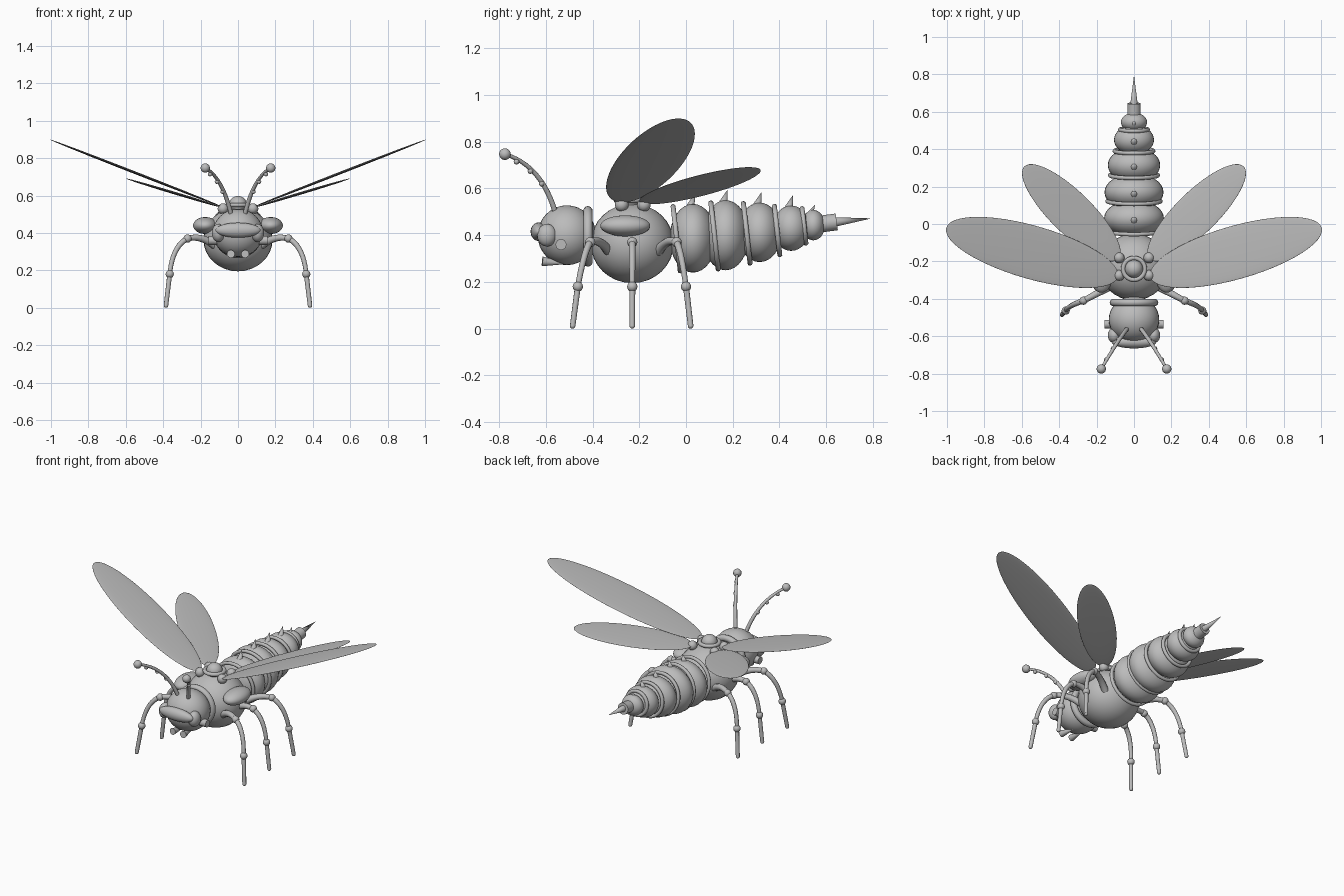
import bpy, math
from mathutils import Vector, Matrix

if "Cube" in bpy.data.objects:
    bpy.data.objects.remove(bpy.data.objects["Cube"])

grey = bpy.data.materials.new("plain_grey")
grey.use_nodes = True
colour = (0.5, 0.5, 0.5, 1)
grey.diffuse_color = colour
grey.node_tree.nodes["Principled BSDF"].inputs["Base Color"].default_value = colour


def finish(name):
    o = bpy.context.object
    o.name = name
    o.data.materials.append(grey)
    bpy.ops.object.shade_smooth_by_angle(angle=math.radians(40))
    return o


def ball(name, loc, size, seg=32):
    bpy.ops.mesh.primitive_uv_sphere_add(segments=seg, ring_count=seg // 2, location=loc)
    bpy.context.object.scale = (size,) * 3 if isinstance(size, float) else size
    return finish(name)


def facing(direction):
    return Vector(direction).to_track_quat('Z', 'Y').to_euler()


def cone(name, a, b, r1, r2=0.0):
    a, b = Vector(a), Vector(b)
    bpy.ops.mesh.primitive_cone_add(vertices=24, radius1=r1, radius2=r2, depth=(b - a).length,
                                    location=(a + b) / 2, rotation=facing(b - a))
    return finish(name)


def ring(name, loc, major, minor, axis):
    bpy.ops.mesh.primitive_torus_add(major_segments=40, minor_segments=10, location=loc,
                                     rotation=facing(axis), major_radius=major, minor_radius=minor)
    return finish(name)


def bezier(a, b, c, t):
    return Vector(a) * (1 - t) ** 2 + Vector(b) * 2 * t * (1 - t) + Vector(c) * t * t


def tube(name, a, b, c, r1, r2):
    """Tapered round tube along a quadratic arc."""
    steps = 12
    cu = bpy.data.curves.new(name, 'CURVE')
    cu.dimensions = '3D'
    cu.bevel_depth = 1.0
    cu.bevel_resolution = 3
    cu.use_fill_caps = True
    sp = cu.splines.new('POLY')
    sp.points.add(steps)
    for i, p in enumerate(sp.points):
        t = i / steps
        p.co = (*bezier(a, b, c, t), 1)
        p.radius = r1 + (r2 - r1) * t
    sp.use_smooth = True
    cu.materials.append(grey)
    o = bpy.data.objects.new(name, cu)
    bpy.context.collection.objects.link(o)


def wing(name, side, centre, length, width, sweep, rise):
    """Thin ellipse, swept back in its plane and raised outward."""
    o = ball(name, (0, 0, 0), 1.0, 48)
    m = (Matrix.Translation(centre) @ Matrix.Rotation(-rise, 4, 'Y') @ Matrix.Rotation(sweep, 4, 'Z')
         @ Matrix.Diagonal((length, width, 0.007, 1)))
    o.matrix_world = Matrix.Diagonal((side, 1, 1, 1)) @ m if side > 0 else (
        Matrix.Translation((-centre[0], centre[1], centre[2])) @ Matrix.Rotation(rise, 4, 'Y')
        @ Matrix.Rotation(-sweep, 4, 'Z') @ Matrix.Diagonal((length, width, 0.007, 1)))


# Head, neck and thorax
ball("head", (0, -0.51, 0.4), (0.135, 0.125, 0.128))
ball("face_plate", (0, -0.63, 0.415), (0.12, 0.035, 0.04))
ring("neck_ring", (0, -0.42, 0.395), 0.11, 0.02, (0, 1, 0))
ball("thorax", (0, -0.23, 0.365), (0.185, 0.178, 0.17))
ball("back_dome", (0, -0.24, 0.55), 0.048)
ring("back_dome_ring", (0, -0.24, 0.55), 0.058, 0.012, (0, 0, 1))

# Abdomen: y, z, width, height for each segment
axis = Vector((0, 1, 0.11))
segments = [(0.03, 0.387, 0.16, 0.147), (0.17, 0.4, 0.158, 0.15), (0.315, 0.412, 0.14, 0.127),
            (0.45, 0.43, 0.107, 0.097), (0.545, 0.443, 0.07, 0.065)]
for i, (y, z, w, h) in enumerate(segments):
    depth = (0.1, 0.1, 0.095, 0.08, 0.05)[i]
    ball(f"abdomen_segment_{i + 1}", (0, y, z), (w, depth, h))
    top = z + h - 0.01
    k = 0.6 if i == 4 else 1
    cone(f"back_spike_{i + 1}", (0, y - 0.01, top), (0, y + 0.008, top + 0.055 * k), 0.018 * k)
for i, (y, z, r) in enumerate([(-0.04, 0.385, 0.138), (0.122, 0.397, 0.142), (0.26, 0.408, 0.128),
                               (0.39, 0.42, 0.104), (0.505, 0.44, 0.074)]):
    ring(f"abdomen_ring_{i + 1}", (0, y, z), r, 0.011, axis)
cone("tail_tube", (0, 0.57, 0.447), (0, 0.645, 0.457), 0.036, 0.036)
cone("stinger", (0, 0.64, 0.457), (0, 0.795, 0.472), 0.02)

for s, side in ((1, "left"), (-1, "right")):
    # Face details
    ball(f"{side}_eye", (s * 0.105, -0.595, 0.4), (0.035, 0.042, 0.048))
    cone(f"{side}_cheek_stud", (s * 0.11, -0.535, 0.36), (s * 0.157, -0.535, 0.36), 0.023, 0.023)
    cone(f"{side}_mandible", (s * 0.038, -0.615, 0.288), (s * 0.03, -0.52, 0.28), 0.021, 0.004)

    # Antenna with beads
    path = ((s * 0.037, -0.56, 0.5), (s * 0.085, -0.62, 0.7), (s * 0.175, -0.775, 0.747))
    tube(f"{side}_antenna", *path, 0.012, 0.008)
    ball(f"{side}_antenna_tip", path[2], 0.025, 20)
    for j, t in enumerate((0.4, 0.62, 0.85)):
        ball(f"{side}_antenna_bead_{j + 1}", bezier(*path, t) + Vector((0, 0.005, -0.015)), 0.012, 12)

    # Shoulder pod, wing bosses and wings
    ball(f"{side}_shoulder_pod", (s * 0.175, -0.26, 0.44), (0.065, 0.107, 0.045))
    for j, y in enumerate((-0.275, -0.18)):
        ball(f"{side}_wing_boss_{j + 1}", (s * 0.08, y, 0.53), 0.029, 20)
    wing(f"{side}_front_wing", s, (0.545, -0.152, 0.72), 0.51, 0.143, math.radians(14.8), math.radians(21.3))
    wing(f"{side}_hind_wing", s, (0.335, 0.06, 0.612), 0.361, 0.115, math.radians(43), math.radians(16.7))

    # Legs: hip, knee, ankle and foot positions along y
    for pos, ys in (("front", (-0.33, -0.41, -0.463, -0.485)), ("middle", (-0.23,) * 4),
                    ("back", (-0.12, -0.04, 0, 0.02))):
        name = f"{side}_{pos}"
        hip, knee, ankle, foot = [Vector((s * x, y, z)) for x, y, z in
                                  zip((0.12, 0.27, 0.365, 0.385), ys, (0.33, 0.37, 0.18, 0.012))]
        tube(f"{name}_upper_leg", hip, (hip + knee) / 2 + Vector((0, 0, 0.04)), knee, 0.022, 0.015)
        bend = Vector((s * 0.35, (knee.y + ankle.y) / 2, 0.33))
        tube(f"{name}_lower_leg", knee, bend, ankle, 0.015, 0.012)
        tube(f"{name}_shin", ankle, (ankle + foot) / 2, foot, 0.013, 0.012)
        ball(f"{name}_knee", knee, 0.022, 20)
        ball(f"{name}_ankle", ankle, 0.022, 20)
        ball(f"{name}_foot", foot, 0.012, 12)
